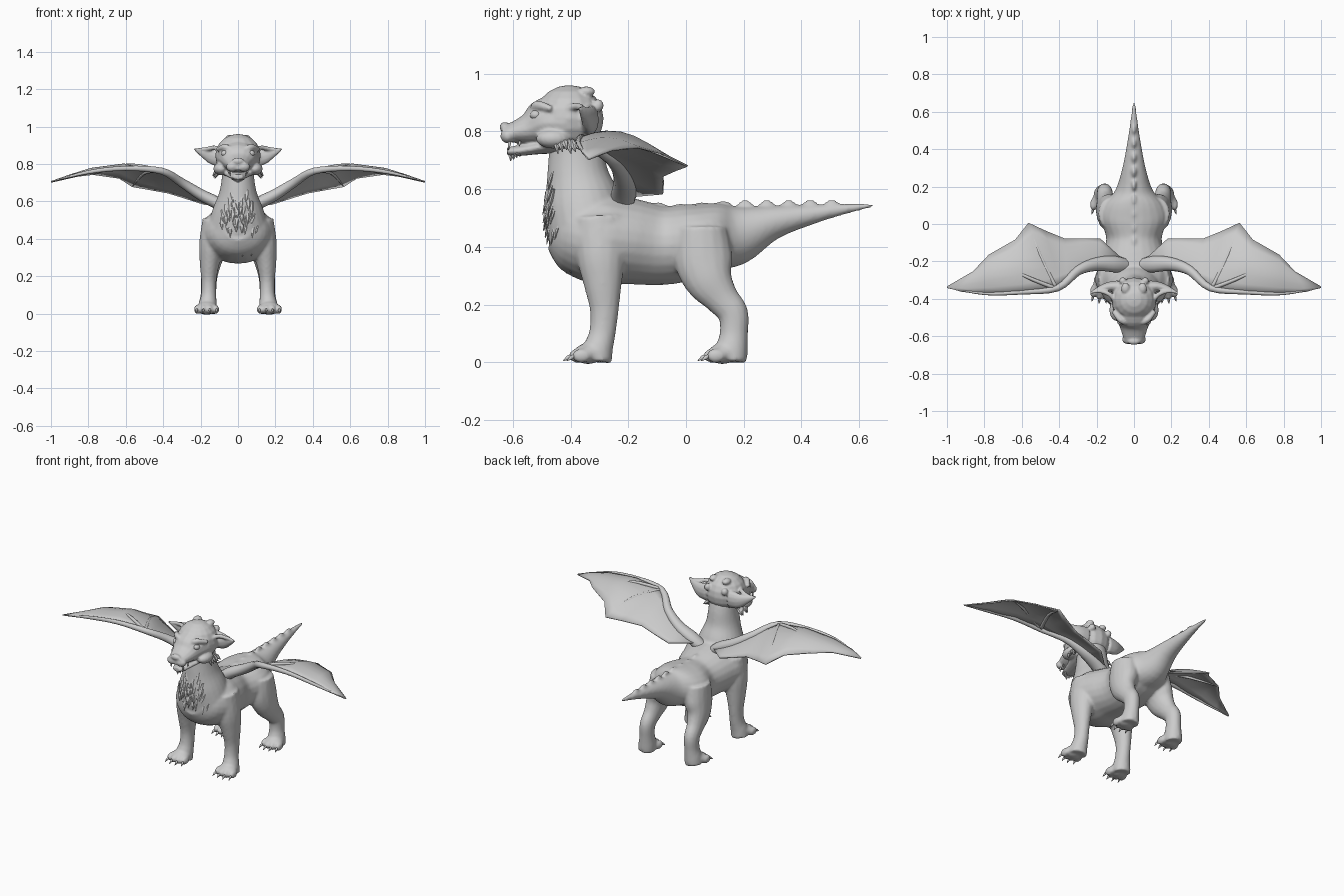
import bpy, bmesh, math, random
from mathutils import Vector, Matrix

random.seed(4)
grey = bpy.data.materials.new("stone grey")
grey.diffuse_color = (0.6, 0.6, 0.6, 1)
X, Z = Vector((1, 0, 0)), Vector((0, 0, 1))


def spline(pts, k):
    """Catmull-Rom interpolation of equal-length tuples."""
    out = []
    for i in range(len(pts) - 1):
        p = [pts[max(i - 1, 0)], pts[i], pts[i + 1], pts[min(i + 2, len(pts) - 1)]]
        for j in range(k):
            t = j / k
            out.append([0.5 * (2 * b + (c - a) * t + (2 * a - 5 * b + 4 * c - d) * t * t
                               + (3 * b - a - 3 * c + d) * t ** 3) for a, b, c, d in zip(*p)])
    return out + [list(pts[-1])]


def loft(bm, stations, ref=X, n=16, k=4, side=1):
    """Closed tube through stations (x, y, z, half width, half depth)."""
    st = spline(stations, k) if k > 1 else stations
    c = [Vector((s[0] * side, s[1], s[2])) for s in st]
    rings = []
    for i, s in enumerate(st):
        t = (c[min(i + 1, len(c) - 1)] - c[max(i - 1, 0)]).normalized()
        u = (ref - t * ref.dot(t)).normalized()
        v = t.cross(u)
        a, b = max(s[3], 0.001), max(s[4], 0.001)
        rings.append([bm.verts.new(c[i] + u * a * math.cos(2 * math.pi * j / n)
                                   + v * b * math.sin(2 * math.pi * j / n)) for j in range(n)])
    for r, q in zip(rings, rings[1:]):
        for j in range(n):
            bm.faces.new((r[j], r[(j + 1) % n], q[(j + 1) % n], q[j]))
    bm.faces.new(rings[0])
    bm.faces.new(rings[-1])


def ball(bm, loc, size, side=1):
    m = Matrix.Translation((loc[0] * side, loc[1], loc[2])) @ Matrix.Diagonal((*size, 1))
    bmesh.ops.create_uvsphere(bm, u_segments=16, v_segments=10, radius=1, matrix=m)


def spike(bm, base, tip, w, d, ref=X):
    base, tip = Vector(base), Vector(tip)
    mid = base.lerp(tip, 0.45)
    loft(bm, [(*base, w * 0.6, d * 0.6), (*mid, w, d), (*tip, 0.001, 0.001)], ref, 6, 1)


def finish(bm, name, voxel=0, smooth=0, angle=180):
    bmesh.ops.recalc_face_normals(bm, faces=bm.faces)
    me = bpy.data.meshes.new(name)
    for f in bm.faces:
        f.smooth = True
    bm.to_mesh(me)
    bm.free()
    me.materials.append(grey)
    ob = bpy.data.objects.new(name, me)
    bpy.context.collection.objects.link(ob)
    if voxel:
        r = ob.modifiers.new("blend", 'REMESH')
        r.mode, r.voxel_size, r.use_smooth_shade = 'VOXEL', voxel, True
        s = ob.modifiers.new("soften", 'SMOOTH')
        s.factor, s.iterations = 0.5, smooth
    elif angle < 180:
        bpy.ops.object.select_all(action='DESELECT')
        ob.select_set(True)
        bpy.context.view_layer.objects.active = ob
        bpy.ops.object.shade_smooth_by_angle(angle=math.radians(angle))
    return ob


# Body: torso with tail, neck and four legs blended together
bm = bmesh.new()
loft(bm, [(0, -0.465, 0.46, 0.07, 0.07), (0, -0.41, 0.45, 0.15, 0.13), (0, -0.3, 0.43, 0.2, 0.16),
          (0, -0.2, 0.42, 0.182, 0.15), (0, -0.08, 0.405, 0.148, 0.137), (0, 0.03, 0.42, 0.182, 0.13),
          (0, 0.1, 0.435, 0.165, 0.118), (0, 0.18, 0.443, 0.1, 0.103), (0, 0.3, 0.485, 0.062, 0.06),
          (0, 0.45, 0.515, 0.034, 0.032), (0, 0.56, 0.533, 0.018, 0.017), (0, 0.65, 0.545, 0.007, 0.007)], n=24)
loft(bm, [(0, -0.34, 0.45, 0.17, 0.14), (0, -0.36, 0.56, 0.135, 0.132), (0, -0.375, 0.65, 0.1, 0.107),
          (0, -0.38, 0.74, 0.086, 0.094), (0, -0.39, 0.82, 0.09, 0.08)], n=24)
for s in (1, -1):
    loft(bm, [(0.12, -0.30, 0.5, 0.07, 0.09), (0.14, -0.295, 0.37, 0.068, 0.085), (0.152, -0.288, 0.27, 0.053, 0.066),
              (0.156, -0.283, 0.18, 0.041, 0.05), (0.157, -0.29, 0.1, 0.041, 0.046),
              (0.162, -0.305, 0.045, 0.05, 0.052), (0.165, -0.31, 0.003, 0.052, 0.054)], side=s)
    loft(bm, [(0.11, 0.055, 0.46, 0.08, 0.09), (0.128, 0.06, 0.36, 0.072, 0.102), (0.145, 0.08, 0.285, 0.06, 0.085),
              (0.152, 0.125, 0.22, 0.047, 0.06), (0.156, 0.163, 0.17, 0.043, 0.053), (0.158, 0.166, 0.1, 0.042, 0.049),
              (0.162, 0.158, 0.045, 0.05, 0.056), (0.165, 0.155, 0.003, 0.052, 0.056)], side=s)
    # paws with four toes
    for y in (-0.34, 0.126):
        ball(bm, (0.167, y, 0.03), (0.058, 0.05, 0.036), s)
        for i in range(4):
            o = i - 1.5
            ball(bm, (0.168 + o * 0.033, y - 0.04 + abs(o) * 0.012, 0.023), (0.018, 0.034, 0.025), s)
# low spine bumps
for i in range(10):
    ball(bm, (0, -0.17 + i * 0.075, 0.553 - 0.012 * math.exp(-((i - 2) / 1.5) ** 2)), (0.012, 0.024, 0.01))
finish(bm, "body", 0.0085, 4)

# Claws
bm = bmesh.new()
for s in (1, -1):
    for y in (-0.34, 0.126):
        for i in range(4):
            o = i - 1.5
            x, yy = s * (0.168 + o * 0.034), y - 0.062 + abs(o) * 0.012
            spike(bm, (x, yy, 0.026), (x + s * o * 0.004, yy - 0.03, 0.005), 0.007, 0.008)
finish(bm, "claws")

# Head: skull, muzzle, jaw, nose, brows and ears
bm = bmesh.new()
ball(bm, (0, -0.405, 0.845), (0.122, 0.12, 0.116))
loft(bm, [(0, -0.42, 0.83, 0.12, 0.1), (0, -0.49, 0.828, 0.104, 0.088), (0, -0.545, 0.808, 0.078, 0.056),
          (0, -0.6, 0.797, 0.06, 0.036), (0, -0.637, 0.796, 0.045, 0.026)])
loft(bm, [(0, -0.41, 0.765, 0.1, 0.04), (0, -0.51, 0.745, 0.068, 0.024), (0, -0.58, 0.733, 0.046, 0.018),
          (0, -0.62, 0.732, 0.026, 0.014)])
ball(bm, (0, -0.628, 0.815), (0.034, 0.018, 0.018))
for s in (1, -1):
    ball(bm, (0.03, -0.617, 0.785), (0.034, 0.026, 0.026), s)
    loft(bm, [(0.025, -0.53, 0.868, 0.014, 0.014), (0.07, -0.515, 0.89, 0.018, 0.016),
              (0.11, -0.465, 0.878, 0.01, 0.012)], Z, 10, side=s)
    ball(bm, (0.09, -0.46, 0.775), (0.042, 0.06, 0.034), s)
    ball(bm, (0.045, -0.345, 0.938), (0.024, 0.03, 0.018), s)
    ball(bm, (0.06, -0.305, 0.89), (0.02, 0.02, 0.022), s)
    # ear blade and its raised rim
    loft(bm, [(0.08, -0.335, 0.84, 0.055, 0.034), (0.13, -0.335, 0.842, 0.048, 0.027),
              (0.18, -0.348, 0.858, 0.028, 0.018), (0.236, -0.37, 0.88, 0.003, 0.004)], Z, 12, side=s)
    loft(bm, [(0.1, -0.425, 0.875, 0.01, 0.01), (0.125, -0.38, 0.887, 0.013, 0.013),
              (0.18, -0.36, 0.88, 0.01, 0.01), (0.232, -0.37, 0.88, 0.004, 0.004)], Z, 10, side=s)
finish(bm, "head", 0.006, 2)

# Eyes
bm = bmesh.new()
for s in (1, -1):
    ball(bm, (0.07, -0.52, 0.857), (0.021, 0.021, 0.017), s)
finish(bm, "eyes")

# Fangs
bm = bmesh.new()
for s in (1, -1):
    spike(bm, (s * 0.042, -0.61, 0.772), (s * 0.042, -0.615, 0.735), 0.006, 0.006)
    spike(bm, (s * 0.05, -0.575, 0.768), (s * 0.05, -0.578, 0.748), 0.005, 0.005)
finish(bm, "fangs")

# Chest fur, in overlapping rows
bm = bmesh.new()
rows = [(0.68, -0.468, 0.03), (0.62, -0.478, 0.055), (0.56, -0.483, 0.08), (0.50, -0.475, 0.10),
        (0.44, -0.455, 0.10), (0.40, -0.435, 0.08)]
for z0, y0, w in spline(rows, 2):
    count = 3 + int(w * 50)
    for i in range(count):
        x = w * (2 * i / (count - 1) - 1) + random.uniform(-0.008, 0.008)
        y = y0 + 3.2 * x * x + 0.006
        z = z0 + random.uniform(-0.012, 0.012)
        back = 0.028 if z0 < 0.5 else -0.006
        spike(bm, (x, y, z), (x * 0.88 + random.uniform(-0.008, 0.008), y - 0.014 + back, z - random.uniform(0.06, 0.085)),
              0.014, 0.008)
finish(bm, "chest_fur", angle=40)

# Cheek and chin tufts
bm = bmesh.new()
for s in (1, -1):
    for i in range(6):
        y = -0.455 + i * 0.015
        spike(bm, (s * 0.1, y, 0.785 - 0.004 * i), (s * (0.125 + 0.006 * (i % 3)), y + 0.012, 0.722 + 0.007 * (i % 3)),
              0.013, 0.012)
for i in range(7):
    x = (i - 3) * 0.011
    spike(bm, (x, -0.605 + abs(x) * 0.6, 0.735), (x * 0.9, -0.608 + abs(x), 0.697 + abs(x) * 0.5), 0.01, 0.011)
finish(bm, "face_tufts", angle=40)

# Wings: paired leading and trailing edge points, with camber
lead = [(0.06, -0.22, 0.58), (0.2, -0.23, 0.64), (0.3, -0.26, 0.70), (0.36, -0.30, 0.738), (0.39, -0.33, 0.755),
        (0.415, -0.35, 0.767), (0.6, -0.37, 0.778), (0.8, -0.375, 0.757), (0.92, -0.362, 0.73), (1.0, -0.34, 0.706)]
trail = [(0.06, -0.19, 0.575), (0.18, -0.08, 0.585), (0.29, -0.078, 0.62), (0.37, -0.08, 0.645), (0.48, -0.035, 0.665),
         (0.565, 0.005, 0.68), (0.635, -0.085, 0.725), (0.775, -0.165, 0.745), (0.86, -0.255, 0.735), (0.998, -0.335, 0.704)]
camber = [0, 0.005, 0.01, 0.01, 0.015, 0.03, 0.045, 0.025, 0.01, 0]
bm = bmesh.new()
grid = [[bm.verts.new(Vector(a).lerp(Vector(b), v / 6) + Z * h * math.sin(math.pi * v / 6)) for v in range(7)]
        for a, b, h in zip(lead, trail, camber)]
for r, q in zip(grid, grid[1:]):
    for v in range(6):
        bm.faces.new((r[v], q[v], q[v + 1], r[v + 1]))
membrane = finish(bm, "wing_membranes")
solid = membrane.modifiers.new("thickness", 'SOLIDIFY')
solid.thickness, solid.offset = 0.007, 0
membrane.modifiers.new("mirror", 'MIRROR')

# Wing arms and finger bones
bm = bmesh.new()
Y = Vector((0, 1, 0))
loft(bm, [(0.03, -0.225, 0.53, 0.035, 0.035), (0.1, -0.215, 0.585, 0.044, 0.034), (0.2, -0.215, 0.637, 0.036, 0.03),
          (0.3, -0.25, 0.70, 0.026, 0.024), (0.41, -0.343, 0.763, 0.018, 0.018), (0.6, -0.365, 0.777, 0.012, 0.013),
          (0.8, -0.372, 0.757, 0.008, 0.01), (0.997, -0.34, 0.706, 0.003, 0.003)], Y, 12)
loft(bm, [(0.415, -0.345, 0.765, 0.011, 0.011), (0.5, -0.17, 0.752, 0.009, 0.009),
          (0.565, 0.003, 0.68, 0.003, 0.003)], X, 8)
loft(bm, [(0.415, -0.345, 0.765, 0.011, 0.011), (0.59, -0.275, 0.794, 0.009, 0.009),
          (0.775, -0.167, 0.745, 0.003, 0.003)], Y, 8)
finish(bm, "wing_bones").modifiers.new("mirror", 'MIRROR')
